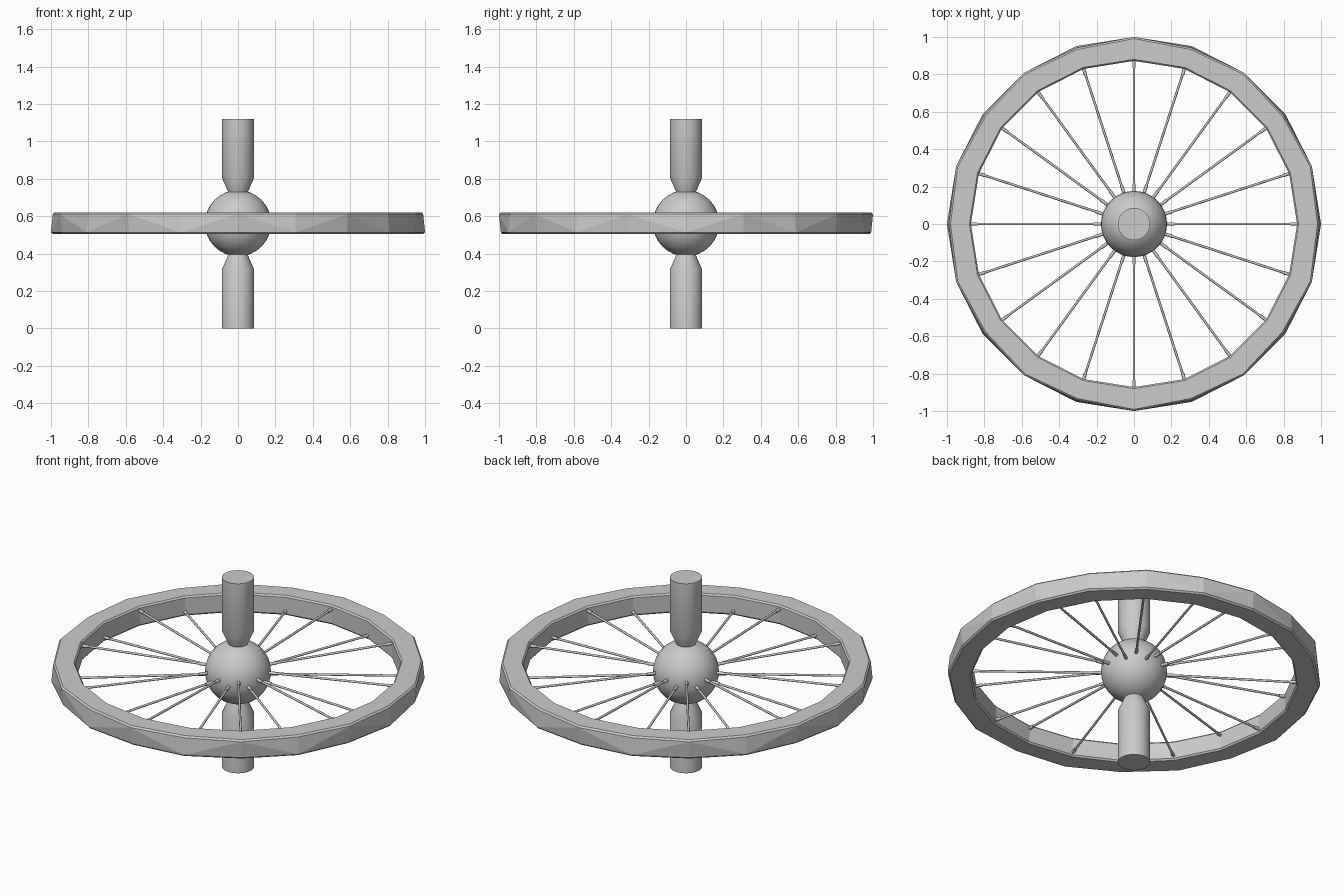
import bpy, bmesh, math
from mathutils import Vector

if "Cube" in bpy.data.objects:
    bpy.data.objects.remove(bpy.data.objects["Cube"])

N = 20          # rim sides and spokes
ZC = 0.5625     # height of the wheel plane
H = 0.058       # half height of the rim


def make_object(name, bm, smooth=None):
    bmesh.ops.recalc_face_normals(bm, faces=bm.faces)
    mesh = bpy.data.meshes.new(name)
    bm.to_mesh(mesh)
    bm.free()
    ob = bpy.data.objects.new(name, mesh)
    bpy.context.collection.objects.link(ob)
    if smooth:
        bpy.ops.object.select_all(action='DESELECT')
        ob.select_set(True)
        bpy.context.view_layer.objects.active = ob
        bpy.ops.object.shade_smooth_by_angle(angle=math.radians(smooth))
    return ob


def is_peak(i):
    # odd corners reach out at the top, even ones at the bottom
    return i % 2 == 1


def lathe(name, profile, steps=32):
    bm = bmesh.new()
    vs = [bm.verts.new((r, 0, z)) for r, z in profile]
    for a, b in zip(vs, vs[1:]):
        bm.edges.new((a, b))
    bmesh.ops.spin(bm, geom=bm.verts[:] + bm.edges[:], cent=(0, 0, 0),
                   axis=(0, 0, 1), angle=2 * math.pi, steps=steps)
    bmesh.ops.remove_doubles(bm, verts=bm.verts, dist=1e-4)
    return make_object(name, bm, 30)


# Rim: 20-sided ring with small bevels and a zigzag crease round the outside
bm = bmesh.new()
rings = []
for i in range(N):
    # phase: corner at -90 degrees is a peak
    a = math.radians(18 * i)
    top, bot = (1.0, 0.99) if is_peak(i) else (0.99, 1.0)
    b = 0.009
    section = [(bot, -H + b), (top, H - b), (top - b, H), (0.88, H),
               (0.872, H - b), (0.872, -H + b), (0.88, -H), (bot - b, -H)]
    rings.append([bm.verts.new((r * math.cos(a), r * math.sin(a), ZC + z))
                  for r, z in section])
for i in range(N):
    p, q = rings[i], rings[(i + 1) % N]
    if is_peak(i):
        bm.faces.new((p[0], q[0], p[1]))
        bm.faces.new((q[0], q[1], p[1]))
    else:
        bm.faces.new((p[0], q[0], q[1]))
        bm.faces.new((p[0], q[1], p[1]))
    for k in range(1, 8):
        n = (k + 1) % 8
        bm.faces.new((p[k], q[k], q[n], p[n]))
make_object("rim", bm)


# Spokes: thin rods with thicker ends, alternately high and low on the rim
def add_rod(bm, start, end, radius):
    d = end - start
    mat = d.to_track_quat('Z', 'Y').to_matrix().to_4x4()
    mat.translation = (start + end) / 2
    bmesh.ops.create_cone(bm, cap_ends=True, segments=8, radius1=radius,
                          radius2=radius, depth=d.length, matrix=mat)


rods, sleeves = bmesh.new(), bmesh.new()
for i in range(N):
    a = math.radians(18 * i)
    s = 1 if is_peak(i) else -1
    inner = Vector((0.16 * math.cos(a), 0.16 * math.sin(a), ZC + 0.015 * s))
    outer = Vector((0.88 * math.cos(a), 0.88 * math.sin(a), ZC + 0.033 * s))
    add_rod(rods, inner, outer, 0.0065)
    add_rod(sleeves, inner, inner.lerp(outer, 0.08), 0.009)
    add_rod(sleeves, inner.lerp(outer, 0.94), outer, 0.009)
make_object("spokes", rods, 50)
make_object("spoke_sleeves", sleeves, 50)

# Hub ball
bm = bmesh.new()
bmesh.ops.create_uvsphere(bm, u_segments=32, v_segments=16, radius=0.177)
bmesh.ops.translate(bm, verts=bm.verts, vec=(0, 0, ZC))
make_object("hub", bm, 40)

# Axle stubs: cylinder tapering into the hub, above and below
R = 0.0865
lathe("lower_axle", [(0, 0), (R, 0), (R, 0.315), (0.045, 0.41), (0, 0.41)])
lathe("upper_axle", [(0, 1.12), (R, 1.12), (R, 0.807), (0.045, 0.712), (0, 0.712)])
